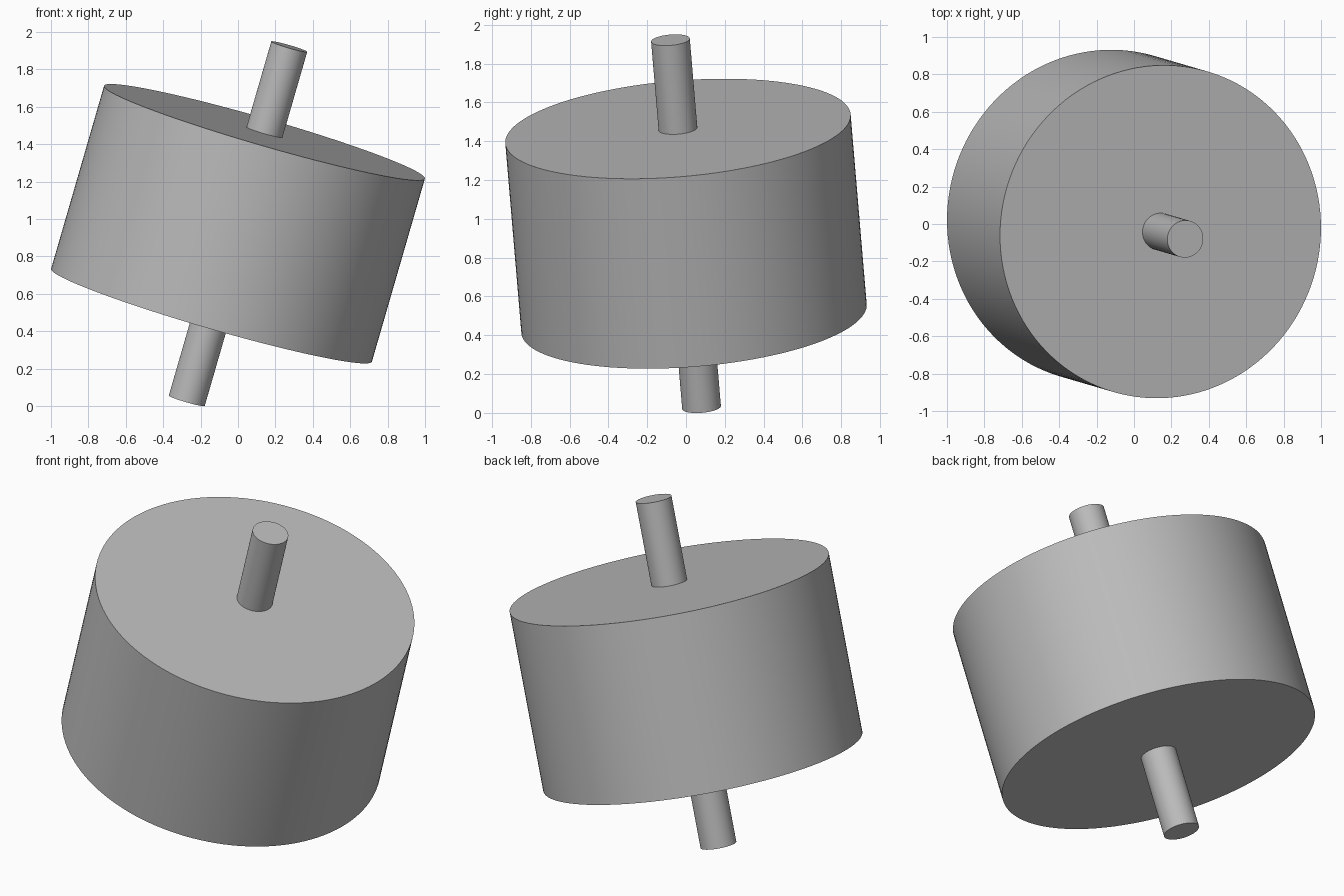
import bpy
import math
from mathutils import Vector

if "Cube" in bpy.data.objects:
    bpy.data.objects.remove(bpy.data.objects["Cube"], do_unlink=True)

# One plain grey material
grey = bpy.data.materials.new("plain_grey")
grey.use_nodes = True
colour = (0.5, 0.5, 0.5, 1)
grey.diffuse_color = colour
grey.node_tree.nodes["Principled BSDF"].inputs["Base Color"].default_value = colour

# Shared tilted axis and centre
CENTRE = Vector((0, 0, 0.975))
AXIS = Vector((0.277, -0.081, 0.957)).normalized()


def tilted_cylinder(name, radius, length):
    bpy.ops.mesh.primitive_cylinder_add(vertices=128, radius=radius, depth=length, location=CENTRE)
    obj = bpy.context.object
    obj.name = name
    obj.rotation_euler = AXIS.to_track_quat("Z", "Y").to_euler()
    obj.data.materials.append(grey)
    bpy.ops.object.shade_smooth_by_angle(angle=math.radians(30))
    return obj


# Wide drum with a thin axle running through it
tilted_cylinder("drum", 0.893, 1.022)
tilted_cylinder("axle", 0.1, 1.978)
